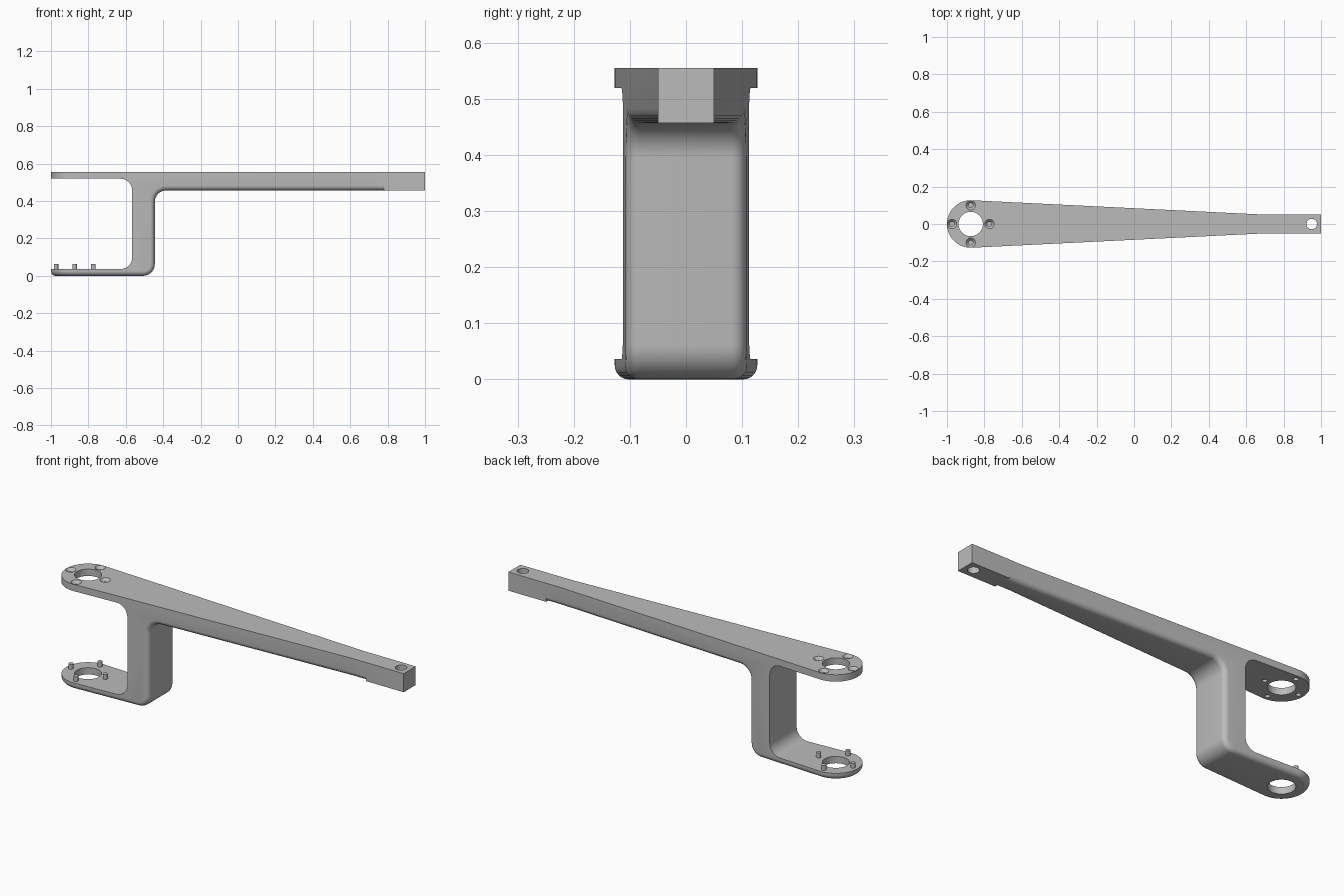
import bpy, bmesh
from math import sin, cos, pi, radians
from mathutils import Vector

cube = bpy.data.objects.get("Cube")
if cube:
    bpy.data.objects.remove(cube, do_unlink=True)

grey = bpy.data.materials.new("plain_grey")
grey.use_nodes = True
colour = (0.5, 0.5, 0.5, 1)
grey.diffuse_color = colour
grey.node_tree.nodes["Principled BSDF"].inputs["Base Color"].default_value = colour

HUB_X, HUB_R = -0.873, 0.127      # centre and radius of the round plate ends
TOP, ARM_Z = 0.555, 0.457         # top face and underside of the arm
PLATE = 0.036                     # plate thickness
BLOCK_X, TIP_W = 0.78, 0.05       # start of the square tip and its half width
FILLET = 0.025


def add_object(name, bm):
    bmesh.ops.recalc_face_normals(bm, faces=bm.faces)
    mesh = bpy.data.meshes.new(name)
    bm.to_mesh(mesh)
    bm.free()
    mesh.materials.append(grey)
    ob = bpy.data.objects.new(name, mesh)
    bpy.context.collection.objects.link(ob)
    return ob


def prism(name, points, direction):
    """Extrude a closed outline along a direction."""
    bm = bmesh.new()
    face = bm.faces.new([bm.verts.new(p) for p in points])
    ext = bmesh.ops.extrude_face_region(bm, geom=[face])
    verts = [v for v in ext["geom"] if isinstance(v, bmesh.types.BMVert)]
    bmesh.ops.translate(bm, verts=verts, vec=direction)
    return add_object(name, bm)


def cylinder(name, x, y, z0, z1, r0, r1=None, segments=48):
    bm = bmesh.new()
    bmesh.ops.create_cone(bm, cap_ends=True, segments=segments, radius1=r0,
                          radius2=r0 if r1 is None else r1, depth=z1 - z0)
    bmesh.ops.translate(bm, verts=bm.verts, vec=(x, y, (z0 + z1) / 2))
    return add_object(name, bm)


def boolean(ob, tool, operation):
    """Apply a boolean and remove the tool."""
    mod = ob.modifiers.new(operation.lower(), "BOOLEAN")
    mod.operation, mod.object, mod.solver = operation, tool, "EXACT"
    bpy.context.view_layer.objects.active = ob
    bpy.ops.object.modifier_apply(modifier=mod.name)
    bpy.data.objects.remove(tool, do_unlink=True)


def arc(cx, cz, r, start, end, steps=10):
    angles = [radians(start + (end - start) * i / steps) for i in range(steps + 1)]
    return [(cx + r * cos(a), cz + r * sin(a)) for a in angles]


# Side profile: lower plate, upright web, arm and upper plate
R = 0.062
WEB_L, WEB_R = -0.566, -0.445
profile = [(-1.1, 0)]
profile += arc(WEB_R - R, R, R, -90, 0)
profile += arc(WEB_R + R, ARM_Z - R, R, 180, 90)
profile += [(BLOCK_X, ARM_Z), (BLOCK_X, TOP), (-1.1, TOP), (-1.1, TOP - PLATE)]
profile += arc(WEB_L - R, TOP - PLATE - R, R, 90, 0)
profile += arc(WEB_L - R, PLATE + R, R, 0, -90)
profile += [(-1.1, PLATE)]
bracket = prism("bracket_arm", [(x, -0.3, z) for x, z in profile], (0, 0.6, 0))

# Plan outline: round hub tapering to the narrow tip
plan = arc(HUB_X, 0, HUB_R, 87, 273, 48)
plan += [(0.7, -TIP_W), (0.9, -TIP_W), (0.9, TIP_W), (0.7, TIP_W)]
outline = prism("plan_cutter", [(x, y, -0.2) for x, y in plan], (0, 0, 1))
boolean(bracket, outline, "INTERSECT")

# Round the lower outer edges
bm = bmesh.new()
bm.from_mesh(bracket.data)
bmesh.ops.remove_doubles(bm, verts=bm.verts, dist=1e-5)
bmesh.ops.dissolve_limit(bm, angle_limit=radians(0.5), verts=bm.verts, edges=bm.edges)
bm.normal_update()


def is_outer(f):
    c, n = f.calc_center_median(), f.normal
    if abs(n.y) > 1e-3 or c.x > BLOCK_X - 0.01:
        return False
    return c.z < 1e-3 or (c.x > WEB_L and (n.x > 0.05 or n.z < -0.05))


def is_wall(f):
    return (abs(f.normal.z) < 0.01 and not is_outer(f)
            and f.calc_center_median().x < BLOCK_X - 0.001)


edges = []
for e in bm.edges:
    if len(e.link_faces) == 2:
        a, b = e.link_faces
        if (is_outer(a) and is_wall(b)) or (is_outer(b) and is_wall(a)):
            edges.append(e)
bmesh.ops.bevel(bm, geom=edges, offset=FILLET, offset_type="OFFSET", segments=6,
                profile=0.5, affect="EDGES", clamp_overlap=False)
bm.to_mesh(bracket.data)
bm.free()

# Square tip
tip = prism("tip_block", [(BLOCK_X, -TIP_W, ARM_Z), (1, -TIP_W, ARM_Z),
                          (1, TIP_W, ARM_Z), (BLOCK_X, TIP_W, ARM_Z)],
            (0, 0, TOP - ARM_Z))
boolean(bracket, tip, "UNION")

# Large bores through both plates and the tip hole
boolean(bracket, cylinder("bore", HUB_X, 0, -0.1, 0.7, 0.065), "DIFFERENCE")
boolean(bracket, cylinder("tip_hole", 0.95, 0, 0.3, 0.7, 0.028), "DIFFERENCE")

# Countersunk holes above, locating pegs below
for i in range(4):
    x, y = HUB_X + 0.1 * cos(i * pi / 2), 0.1 * sin(i * pi / 2)
    boolean(bracket, cylinder("screw_hole", x, y, 0.4, 0.7, 0.012, segments=24), "DIFFERENCE")
    boolean(bracket, cylinder("countersink", x, y, TOP - 0.016, TOP + 0.002,
                              0.011, 0.027, 32), "DIFFERENCE")
    cylinder("locating_peg_%d" % (i + 1), x, y, PLATE - 0.01, 0.062, 0.012, segments=24)

# Smooth curved surfaces, keep sharp edges
for ob in bpy.context.scene.objects:
    ob.select_set(ob.type == "MESH" and ob.data.materials.get("plain_grey") is not None)
bpy.context.view_layer.objects.active = bracket
bpy.ops.object.shade_smooth_by_angle(angle=radians(30))
